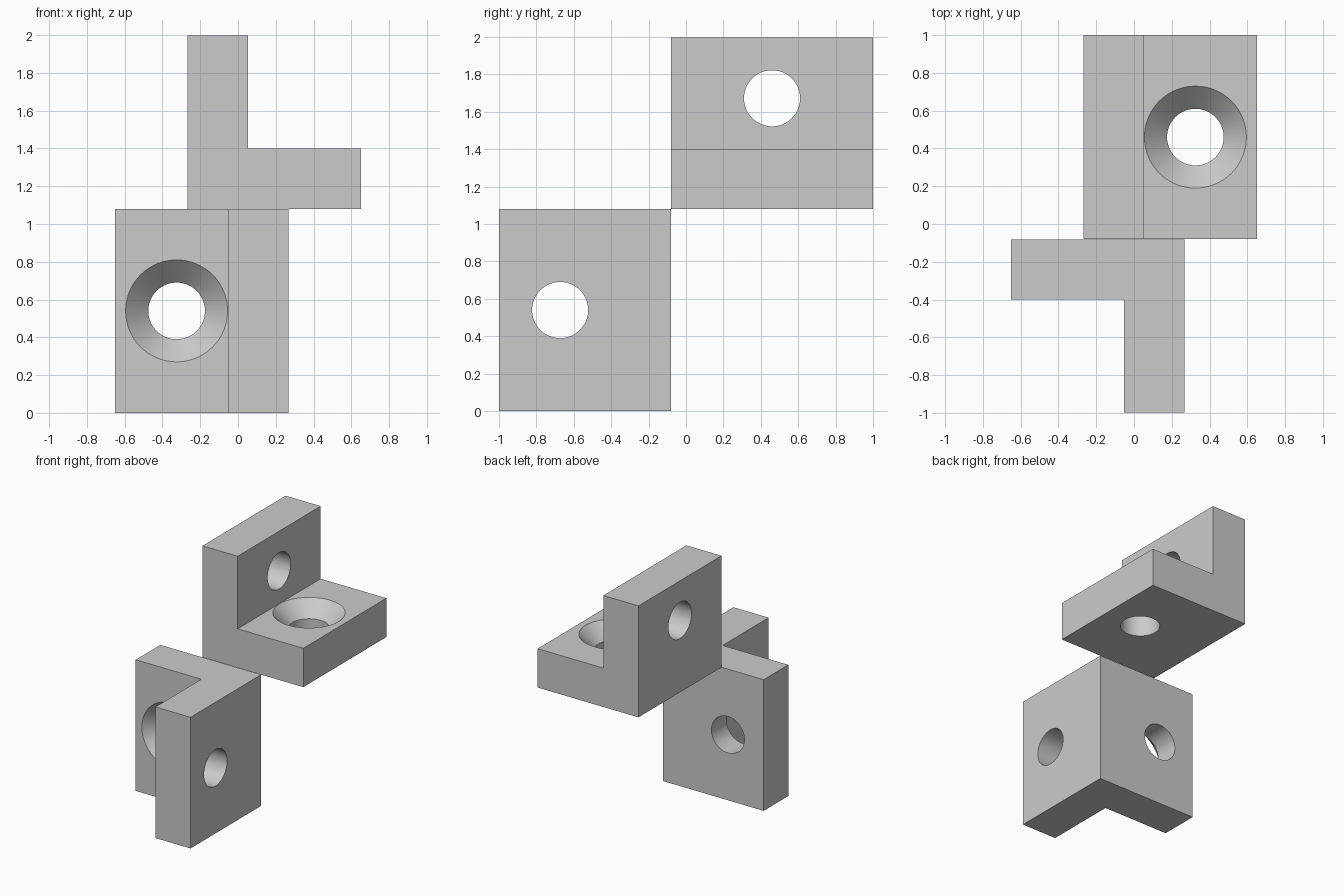
import bpy, bmesh
from math import radians, pi
from mathutils import Matrix, Vector

cube = bpy.data.objects.get("Cube")
if cube:
    bpy.data.objects.remove(cube, do_unlink=True)

GREY = (0.6, 0.6, 0.6, 1)
mat = bpy.data.materials.new("light grey")
mat.use_nodes = True
mat.diffuse_color = GREY
mat.node_tree.nodes["Principled BSDF"].inputs["Base Color"].default_value = GREY

SPAN, THICK, HEIGHT = 0.918, 0.32, 1.08    # bracket leg span, wall, width
HOLE, SINK = 0.15, 0.27                    # bore and countersink radii
CENTRE = SPAN - SINK - 0.324 + THICK / 110  # hole distance from the corner
CENTRE = 0.592


def make_object(name, bm):
    bmesh.ops.recalc_face_normals(bm, faces=bm.faces)
    mesh = bpy.data.meshes.new(name)
    bm.to_mesh(mesh)
    bm.free()
    mesh.materials.append(mat)
    obj = bpy.data.objects.new(name, mesh)
    bpy.context.collection.objects.link(obj)
    return obj


def lathe_cutter(name, profile, matrix):
    """Revolve (radius, height) points about z, then place the solid."""
    bm = bmesh.new()
    verts = [bm.verts.new((r, 0, h)) for r, h in profile]
    edges = [bm.edges.new(pair) for pair in zip(verts, verts[1:])]
    bmesh.ops.spin(bm, geom=verts + edges, cent=(0, 0, 0), axis=(0, 0, 1),
                   angle=2 * pi, steps=64, use_duplicate=False)
    bmesh.ops.remove_doubles(bm, verts=bm.verts, dist=1e-4)
    bm.transform(matrix)
    obj = make_object(name, bm)
    obj.hide_render = True
    return obj


def bracket(name, matrix):
    # L profile with its outer corner at the origin, legs along -x and -y
    bm = bmesh.new()
    outline = [(0, 0), (-SPAN, 0), (-SPAN, -THICK), (-THICK, -THICK),
               (-THICK, -SPAN), (0, -SPAN)]
    face = bm.faces.new([bm.verts.new((x, y, 0)) for x, y in outline])
    top = bmesh.ops.extrude_face_region(bm, geom=[face])["geom"]
    bmesh.ops.translate(bm, vec=(0, 0, HEIGHT),
                        verts=[v for v in top if isinstance(v, bmesh.types.BMVert)])
    obj = make_object(name, bm)

    # Countersunk hole in one leg, plain hole in the other
    depth = SINK - HOLE
    sunk = [(0, -0.1), (HOLE, -0.1), (HOLE, THICK - depth), (SINK, THICK),
            (SINK, THICK + 0.1), (0, THICK + 0.1)]
    plain = [(0, -0.1), (HOLE, -0.1), (HOLE, THICK + 0.1), (0, THICK + 0.1)]
    cutters = [
        lathe_cutter("countersink_cutter", sunk,
                     Matrix.Translation((-CENTRE, 0, HEIGHT / 2))
                     @ Matrix.Rotation(radians(90), 4, 'X')),
        lathe_cutter("bore_cutter", plain,
                     Matrix.Translation((0, -CENTRE, HEIGHT / 2))
                     @ Matrix.Rotation(radians(-90), 4, 'Y')),
    ]
    for cutter in cutters:
        mod = obj.modifiers.new("hole", 'BOOLEAN')
        mod.operation, mod.solver, mod.object = 'DIFFERENCE', 'EXACT', cutter

    # Apply the cuts and drop the cutters
    bpy.context.view_layer.update()
    graph = bpy.context.evaluated_depsgraph_get()
    mesh = bpy.data.meshes.new_from_object(obj.evaluated_get(graph))
    obj.modifiers.clear()
    obj.data = mesh
    for cutter in cutters:
        bpy.data.objects.remove(cutter, do_unlink=True)

    bpy.ops.object.select_all(action='DESELECT')
    obj.select_set(True)
    bpy.context.view_layer.objects.active = obj
    bpy.ops.object.shade_smooth_by_angle(angle=radians(30))
    obj.matrix_world = matrix


# Upright bracket in front, corner edge vertical
bracket("lower_bracket", Matrix.Translation((0.267, -0.081, 0)))

# Same bracket turned onto its back, resting on the rear top edge
turn = Matrix(((-1, 0, 0), (0, 0, -1), (0, -1, 0))).to_4x4()
bracket("upper_bracket", Matrix.Translation(Vector((-0.267, 1, HEIGHT))) @ turn)
